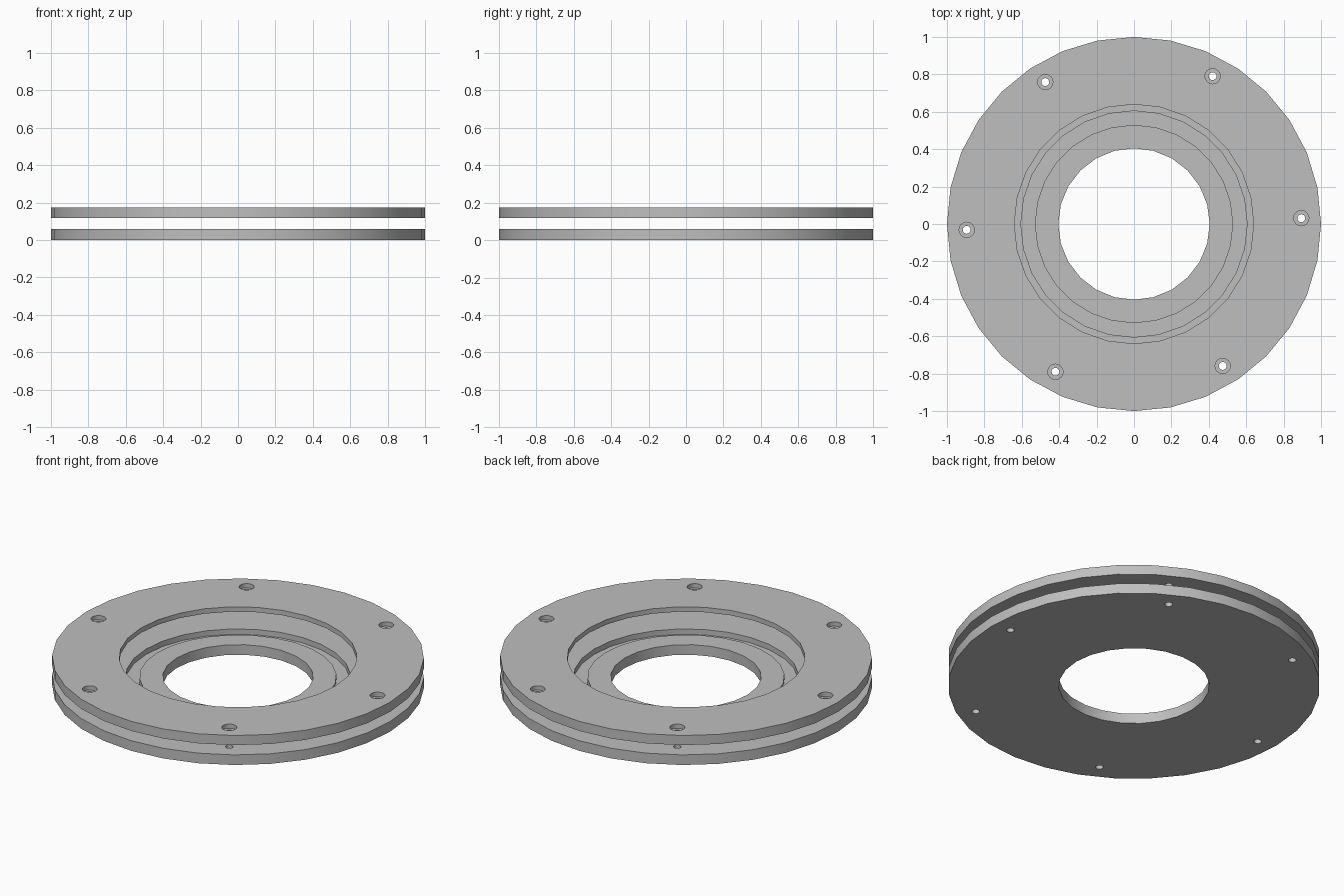
import bpy
from math import cos, sin, radians

cube = bpy.data.objects.get("Cube")
if cube:
    bpy.data.objects.remove(cube, do_unlink=True)

GREY = (0.52, 0.52, 0.52, 1)
metal = bpy.data.materials.new("plain grey")
metal.use_nodes = True
metal.diffuse_color = GREY
metal.node_tree.nodes["Principled BSDF"].inputs["Base Color"].default_value = GREY


def disc(name, radius, z0, z1, sides, x=0, y=0):
    bpy.ops.mesh.primitive_cylinder_add(
        vertices=sides, radius=radius, depth=z1 - z0, location=(x, y, (z0 + z1) / 2))
    obj = bpy.context.object
    obj.name = name
    obj.data.materials.append(metal)
    return obj


def cut(target, cutter):
    cutter.hide_render = True
    mod = target.modifiers.new("cut", "BOOLEAN")
    mod.operation = "DIFFERENCE"
    mod.solver = "EXACT"
    mod.object = cutter
    bpy.context.view_layer.objects.active = target
    bpy.ops.object.modifier_apply(modifier=mod.name)
    bpy.data.objects.remove(cutter, do_unlink=True)


def cut_bolt_circle(target, radius, z0, z1):
    for i in range(6):
        a = radians(2 + 60 * i)
        cut(target, disc("hole_cutter", radius, z0, z1, 16, 0.895 * cos(a), 0.895 * sin(a)))


# Lower plate: central bore, ring groove and through holes
lower = disc("lower_plate", 1, 0, 0.06, 32)
cut(lower, disc("bore_cutter", 0.405, -0.1, 0.2, 24))
groove = disc("groove_cutter", 0.605, 0.028, 0.2, 28)
cut(groove, disc("groove_core", 0.53, -0.1, 0.3, 28))
cut(lower, groove)
cut_bolt_circle(lower, 0.021, -0.1, 0.2)

# Upper plate: wide bore, rebate underneath and counterbored holes
upper = disc("upper_plate", 1, 0.118, 0.175, 32)
cut(upper, disc("bore_cutter", 0.64, 0, 0.3, 28))
cut(upper, disc("rebate_cutter", 0.715, 0, 0.146, 28))
cut_bolt_circle(upper, 0.021, 0, 0.3)
cut_bolt_circle(upper, 0.041, 0.15, 0.3)

# Smooth round walls with crisp rims
for plate in (lower, upper):
    bpy.ops.object.select_all(action="DESELECT")
    plate.select_set(True)
    bpy.context.view_layer.objects.active = plate
    bpy.ops.object.shade_smooth_by_angle(angle=radians(35))
